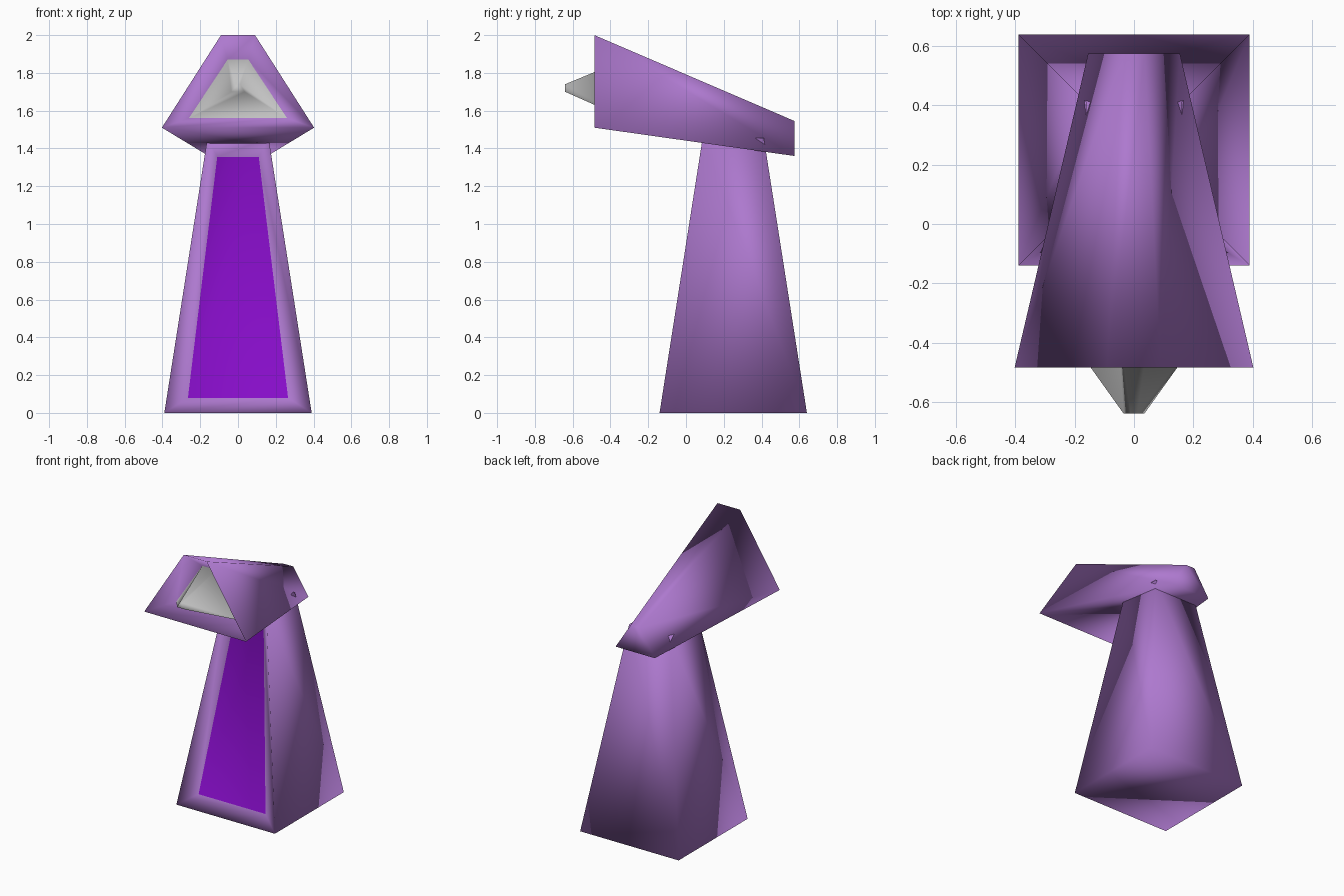
import bpy
import bmesh

cube = bpy.data.objects.get("Cube")
if cube:
    bpy.data.objects.remove(cube, do_unlink=True)


def material(name, colour):
    mat = bpy.data.materials.new(name)
    mat.use_nodes = True
    mat.diffuse_color = (*colour, 1)
    mat.node_tree.nodes["Principled BSDF"].inputs["Base Color"].default_value = (*colour, 1)
    return mat


lilac = material("lilac", (0.42, 0.19, 0.62))
violet = material("violet", (0.24, 0.004, 0.58))
grey = material("grey", (0.55, 0.55, 0.55))


def trapezoid(low_half, high_half, low_y, high_y, low_z, high_z):
    """Four corners, symmetric in x, with a lower and an upper edge."""
    return [(-low_half, low_y, low_z), (low_half, low_y, low_z),
            (high_half, high_y, high_z), (-high_half, high_y, high_z)]


def loft(name, sections, accent, first_accent_span):
    """Join sections from back to front, cap both ends, colour the last spans."""
    bm = bmesh.new()
    rings = [[bm.verts.new(p) for p in s] for s in sections]
    bm.faces.new(rings[0])
    for span, (a, b) in enumerate(zip(rings, rings[1:])):
        for i in range(4):
            j = (i + 1) % 4
            face = bm.faces.new((a[i], a[j], b[j], b[i]))
            face.material_index = int(span >= first_accent_span)
    bm.faces.new(rings[-1]).material_index = 1
    for face in bm.faces:
        face.smooth = True
    bmesh.ops.recalc_face_normals(bm, faces=bm.faces)
    mesh = bpy.data.meshes.new(name)
    bm.to_mesh(mesh)
    bm.free()
    mesh.materials.append(lilac)
    mesh.materials.append(accent)
    obj = bpy.data.objects.new(name, mesh)
    bpy.context.collection.objects.link(obj)
    return obj


# Tapered square body with a sunken front panel
loft("body", [
    trapezoid(0.39, 0.162, 0.64, 0.412, 0, 1.455),
    trapezoid(0.39, 0.162, -0.14, 0.088, 0, 1.455),
    trapezoid(0.265, 0.11, -0.067, 0.132, 0.08, 1.355),
], violet, 2)

# Flared head with a funnel-shaped front and a pointed beak inside it
loft("head", [
    trapezoid(0.155, 0.036, 0.575, 0.575, 1.36, 1.545),
    trapezoid(0.403, 0.09, -0.485, -0.485, 1.51, 2.0),
    trapezoid(0.26, 0.055, -0.325, -0.325, 1.56, 1.87),
    trapezoid(0.035, 0.012, -0.64, -0.64, 1.70, 1.74),
], grey, 2)
